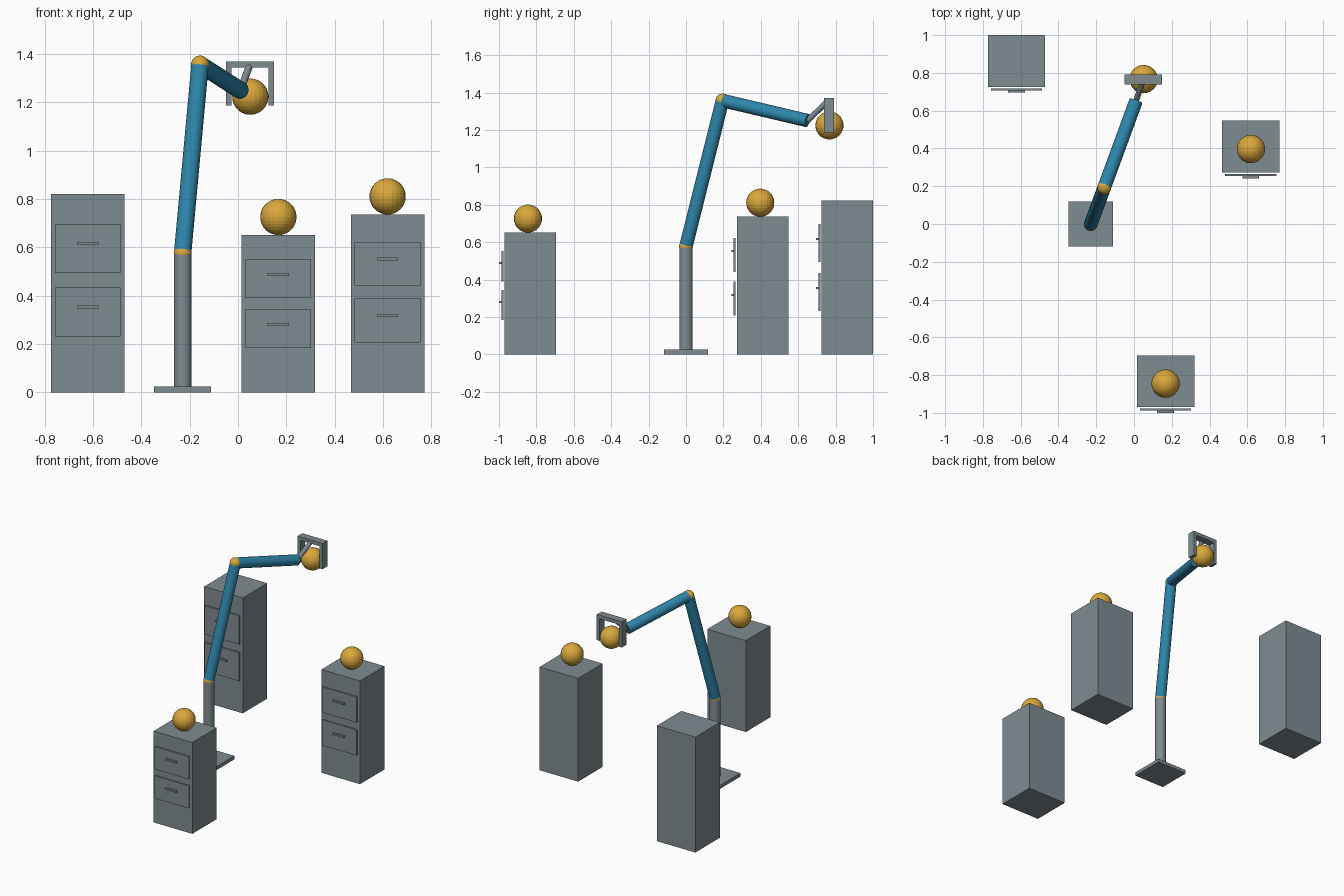
import bpy
import math
from mathutils import Vector

if "Cube" in bpy.data.objects:
    bpy.data.objects.remove(bpy.data.objects["Cube"])


def material(name, rgb):
    m = bpy.data.materials.new(name)
    m.diffuse_color = (*rgb, 1)
    m.use_nodes = True
    m.node_tree.nodes["Principled BSDF"].inputs["Base Color"].default_value = m.diffuse_color
    return m


GREY = material("steel_grey", (0.212, 0.262, 0.283))
BLUE = material("arm_blue", (0.027, 0.238, 0.407))
GOLD = material("gold", (0.70, 0.39, 0.045))


def finish(name, mat):
    ob = bpy.context.object
    ob.name = name
    ob.data.materials.append(mat)
    return ob


def box(name, x, y, z, mat=GREY):
    """Box from (min, max) ranges on each axis."""
    bpy.ops.mesh.primitive_cube_add(size=1, location=[sum(r) / 2 for r in (x, y, z)])
    ob = finish(name, mat)
    ob.scale = [r[1] - r[0] for r in (x, y, z)]
    bpy.ops.object.transform_apply(location=False, rotation=False, scale=True)
    return ob


def rod(name, a, b, radius, mat):
    """Cylinder between two points."""
    a, b = Vector(a), Vector(b)
    bpy.ops.mesh.primitive_cylinder_add(vertices=32, radius=radius, depth=(b - a).length,
                                        location=(a + b) / 2)
    ob = finish(name, mat)
    ob.rotation_euler = (b - a).to_track_quat('Z', 'Y').to_euler()
    bpy.ops.object.shade_smooth_by_angle(angle=math.radians(30))
    return ob


def ball(name, centre, radius):
    bpy.ops.mesh.primitive_uv_sphere_add(segments=24, ring_count=16, radius=radius, location=centre)
    return finish(name, GOLD)


# Cabinets, each with two drawer fronts and handles
def cabinet(label, cx, front, height, with_ball):
    box(label + "_cabinet", (cx - 0.152, cx + 0.152), (front, front + 0.275), (0, height))
    for level, lo, hi, grip in (("upper", 0.60, 0.847, 0.75), ("lower", 0.281, 0.528, 0.431)):
        box(f"{label}_{level}_drawer", (cx - 0.136, cx + 0.136),
            (front - 0.017, front - 0.007), (lo * height, hi * height))
        z = grip * height
        box(f"{label}_{level}_handle", (cx - 0.044, cx + 0.044),
            (front - 0.030, front - 0.017), (z - 0.006, z + 0.006))
    if with_ball:
        ball(label + "_ball", (cx, front + 0.125, height + 0.075), 0.075)


cabinet("back_left", -0.622, 0.725, 0.822, False)
cabinet("front", 0.167, -0.970, 0.651, True)
cabinet("right", 0.619, 0.272, 0.736, True)

# Robot arm: base plate, post, two segments with ball joints
shoulder = (-0.229, 0, 0.578)
elbow = (-0.157, 0.195, 1.357)
wrist = (0.010, 0.650, 1.250)
box("base_plate", (-0.347, -0.111), (-0.118, 0.118), (0, 0.025))
rod("post", (-0.229, 0, 0.02), shoulder, 0.036, GREY)
ball("shoulder_joint", shoulder, 0.037)
rod("upper_arm", shoulder, elbow, 0.036, BLUE)
ball("elbow_joint", elbow, 0.037)
rod("forearm", elbow, wrist, 0.036, BLUE)

# Gripper: wrist rod, bridge and two fingers holding a ball
rod("wrist_rod", wrist, (0.046, 0.752, 1.348), 0.015, GREY)
box("gripper_bridge", (-0.049, 0.149), (0.739, 0.792), (1.344, 1.370))
for side, x in (("left", -0.049), ("right", 0.126)):
    box(side + "_finger", (x, x + 0.023), (0.739, 0.792), (1.187, 1.344))
ball("held_ball", (0.051, 0.767, 1.224), 0.075)
